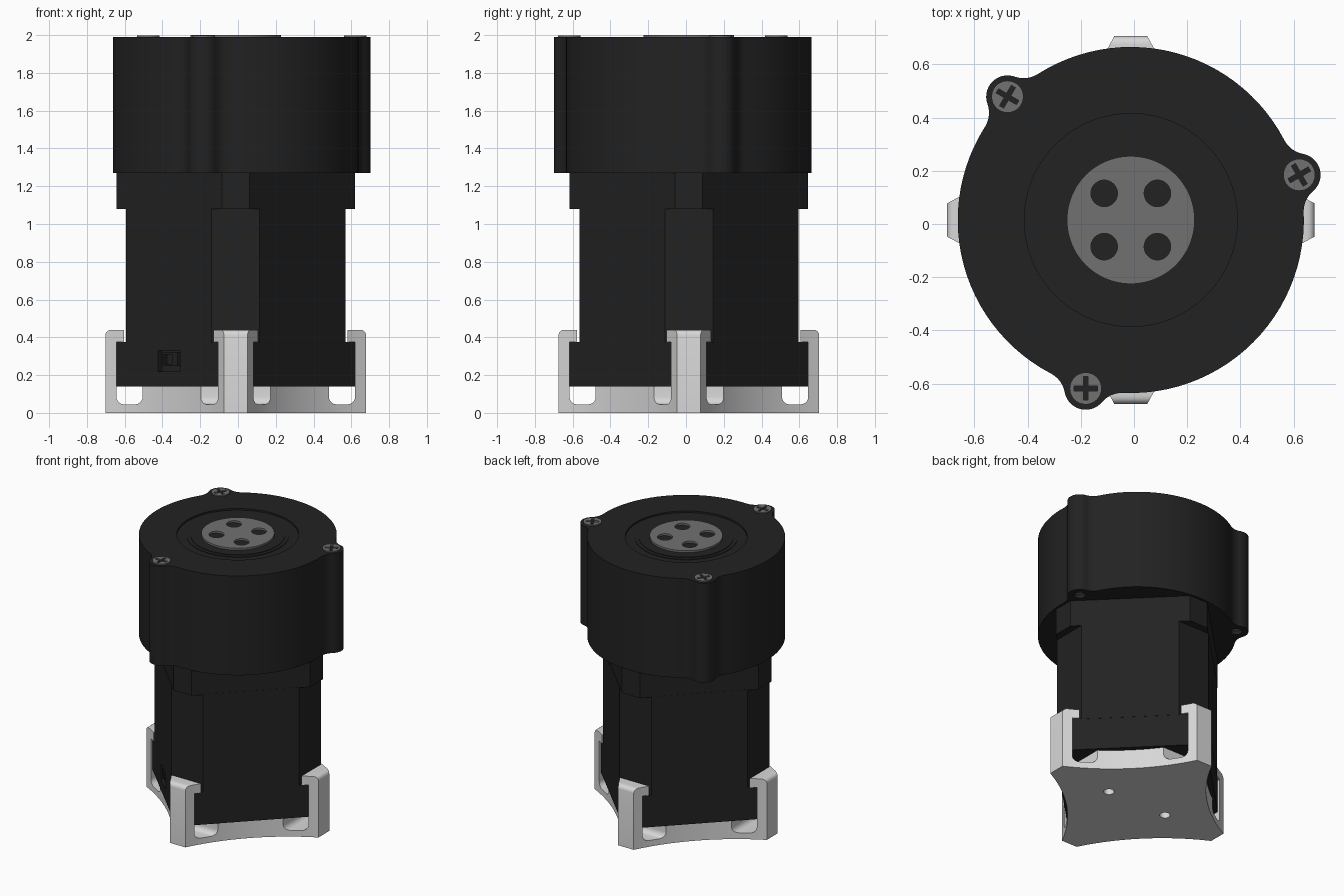
import bpy, bmesh, math
from math import radians, cos, sin, acos
from mathutils import Matrix, Vector

if "Cube" in bpy.data.objects:
    bpy.data.objects.remove(bpy.data.objects["Cube"])

AXIS = Vector((-0.012, 0.015, 0))   # shared vertical axis of the assembly


def material(name, value):
    m = bpy.data.materials.new(name)
    m.use_nodes = True
    colour = (value, value, value, 1)
    m.diffuse_color = colour
    m.node_tree.nodes["Principled BSDF"].inputs["Base Color"].default_value = colour
    return m


black = material("black_plastic", 0.016)
steel = material("grey_steel", 0.165)
white = material("pale_grey_plastic", 0.68)


def finish(name, bm, mat=None):
    bmesh.ops.recalc_face_normals(bm, faces=bm.faces)
    me = bpy.data.meshes.new(name)
    bm.to_mesh(me)
    bm.free()
    ob = bpy.data.objects.new(name, me)
    ob.location = AXIS
    bpy.context.collection.objects.link(ob)
    if mat:
        me.materials.append(mat)
    return ob


def arc(cx, cy, r, a0, a1, n):
    step = (a1 - a0) / n
    return [(cx + r * cos(a0 + i * step), cy + r * sin(a0 + i * step)) for i in range(n + 1)]


def prism_mesh(points, z0, z1):
    bm = bmesh.new()
    base = bm.faces.new([bm.verts.new((x, y, z0)) for x, y in points])
    top = bmesh.ops.extrude_face_region(bm, geom=[base])["geom"]
    bmesh.ops.translate(bm, vec=(0, 0, z1 - z0),
                        verts=[v for v in top if isinstance(v, bmesh.types.BMVert)])
    return bm


def prism(name, points, z0, z1, mat=None):
    return finish(name, prism_mesh(points, z0, z1), mat)


def cylinder(name, x, y, r, z0, z1, mat=None, n=48):
    return prism(name, arc(x, y, r, 0, math.tau, n)[:-1], z0, z1, mat)


def box(name, centre, size, turn=0, mat=None):
    bm = bmesh.new()
    bmesh.ops.create_cube(bm, size=1, matrix=Matrix.Rotation(turn, 4, "Z")
                          @ Matrix.Translation(centre) @ Matrix.Diagonal((*size, 1)))
    return finish(name, bm, mat)


def cut(ob, *cutters):
    bpy.context.view_layer.objects.active = ob
    for c in cutters:
        c.hide_render = True
        mod = ob.modifiers.new("cut", "BOOLEAN")
        mod.operation, mod.solver, mod.object = "DIFFERENCE", "EXACT", c
        bpy.ops.object.modifier_apply(modifier=mod.name)
        bpy.data.objects.remove(c)


def chamfered_square(d, half):
    """Square standing on its corner, each corner cut flat at distance d."""
    pts = []
    for k in range(4):
        c, s = cos(k * math.pi / 2), sin(k * math.pi / 2)
        pts += [(d * c - t * s, d * s + t * c) for t in (-half, half)]
    return pts


# Motor body: two end caps with a narrower stack between them
prism("motor_front_cap", chamfered_square(0.632, 0.073), 1.08, 1.275, black)
prism("motor_stack", chamfered_square(0.58, 0.127), 0.37, 1.085, black)
rear_cap = prism("motor_rear_cap", chamfered_square(0.632, 0.073), 0.14, 0.375, black)

# Cable socket in one side of the rear cap
face_turn = radians(225)
cut(rear_cap, box("socket_cutter", (0.5, 0, 0.275), (0.06, 0.165, 0.11), face_turn))
socket = box("socket", (0.472, 0, 0.285), (0.04, 0.11, 0.07), face_turn, black)
cut(socket, box("socket_slot_cutter", (0.49, -0.015, 0.285), (0.04, 0.06, 0.05), face_turn))

# Gear housing: round outline with three blended screw lugs
R, LUG, DIST, FILLET = 0.65, 0.08, 0.655, 0.1
lug_angles = [radians(a) for a in (15, 135, 255)]
reach = R + FILLET
spread = acos((DIST ** 2 + reach ** 2 - (LUG + FILLET) ** 2) / (2 * DIST * reach))
fx, fy = reach * cos(spread), reach * sin(spread)
tip = math.atan2(fy, fx - DIST)      # where each blend meets the lug
outline = []
for a in lug_angles:
    def blend(sign):
        b = a + sign * spread
        ends = (b + math.pi, a + sign * (tip + math.pi))
        if sign > 0:
            ends = (a + tip - math.pi, b - math.pi)
        # take the short way round
        turn = (ends[1] - ends[0] + math.pi) % math.tau - math.pi
        return arc(reach * cos(b), reach * sin(b), FILLET, ends[0], ends[0] + turn, 8)
    outline += blend(-1)
    outline += arc(DIST * cos(a), DIST * sin(a), LUG, a - tip, a + tip, 16)[1:-1]
    outline += blend(1)
    outline += arc(0, 0, R, a + spread, a + math.tau / 3 - spread, 26)[1:-1]
housing = prism("gear_housing", outline, 1.27, 1.99, black)
cut(housing, cylinder("face_recess", 0, 0, 0.4, 1.978, 2.1, n=96))
smooth = [housing]

# Bearing rings and output flange
smooth.append(cylinder("bearing_outer_ring", 0, 0, 0.335, 1.97, 1.982, black, 80))
smooth.append(cylinder("bearing_inner_ring", 0, 0, 0.31, 1.97, 1.986, black, 80))
flange = cylinder("output_flange", 0, 0, 0.24, 1.9, 2.0, steel, 80)
cut(flange, *[cylinder("flange_hole", x, y, 0.05, 1.95, 2.1, n=32)
              for x in (-0.1, 0.1) for y in (-0.1, 0.1)])
smooth.append(flange)

# Cross-head screws through the lugs
for i, a in enumerate(lug_angles):
    x, y = DIST * cos(a), DIST * sin(a)
    cut(housing, cylinder("lug_hole", x, y, 0.038, 1.2, 1.31, n=24))
    smooth.append(cylinder(f"screw_tip_{i + 1}", x, y, 0.034, 1.295, 1.35, steel, 24))
    head = cylinder(f"screw_head_{i + 1}", x, y, 0.06, 1.96, 1.998, steel, 32)
    arms = []
    for long_x in (True, False):
        size = (0.088, 0.018, 0.04) if long_x else (0.018, 0.088, 0.04)
        # aim the cross along the lug's direction
        arms.append(box("cross_cutter", (DIST * cos(radians(255)), DIST * sin(radians(255)), 2.0),
                        size, a - radians(255)))
    cut(head, *arms)
    smooth.append(head)

# Mounting bracket: concave-sided block with four clip posts
sag, half_chord, side, radius = 0.07, 0.444, 0.532, 1.44
half_angle = math.asin(half_chord / radius)
far = side - sag + radius
plan = []
for k in range(4):
    d = radians(45 + 90 * k)
    plan += arc(far * cos(d), far * sin(d), radius,
                d + math.pi + half_angle, d + math.pi - half_angle, 14)
TOP = 0.44
bm = prism_mesh(plan, 0, TOP)
rims = [e for e in bm.edges if all(v.co.z > TOP - 0.01 for v in e.verts)
        and max(abs(e.verts[0].co.x + e.verts[1].co.x),
                abs(e.verts[0].co.y + e.verts[1].co.y)) > 1.37]
bmesh.ops.recalc_face_normals(bm, faces=bm.faces)
bmesh.ops.bevel(bm, geom=rims, offset=0.03, segments=4, profile=0.5, affect="EDGES")
bracket = finish("mounting_bracket", bm, white)


def slot_cutter(turn):
    """Channel behind a post, rounded along its floor."""
    bm = bmesh.new()
    bmesh.ops.create_cube(bm, size=1, matrix=Matrix.Translation((0.5625, 0, 0.1225))
                          @ Matrix.Diagonal((0.139, 0.6, 0.155, 1)))
    floor = [e for e in bm.edges if all(v.co.z < 0.1 for v in e.verts)
             and abs(e.verts[0].co.y - e.verts[1].co.y) > 0.5]
    bmesh.ops.bevel(bm, geom=floor, offset=0.04, segments=5, profile=0.5, affect="EDGES")
    bmesh.ops.rotate(bm, verts=bm.verts, matrix=Matrix.Rotation(turn, 3, "Z"))
    return finish("slot_cutter", bm)


cut(bracket,
    box("motor_pocket", (0, 0, 0.2575), (1.264, 1.264, 0.235)),
    box("hook_opening", (0, 0, 0.42), (1.184, 1.184, 0.2)),
    *[slot_cutter(k * math.pi / 2) for k in range(4)],
    *[cylinder("mount_hole", x, 0, 0.035, -0.1, 0.3, n=24) for x in (-0.24, 0.24)])
smooth.append(bracket)

# Smooth the round parts while keeping their edges crisp
bpy.ops.object.select_all(action="DESELECT")
for ob in smooth:
    ob.select_set(True)
bpy.context.view_layer.objects.active = housing
bpy.ops.object.shade_smooth_by_angle(angle=radians(30))
